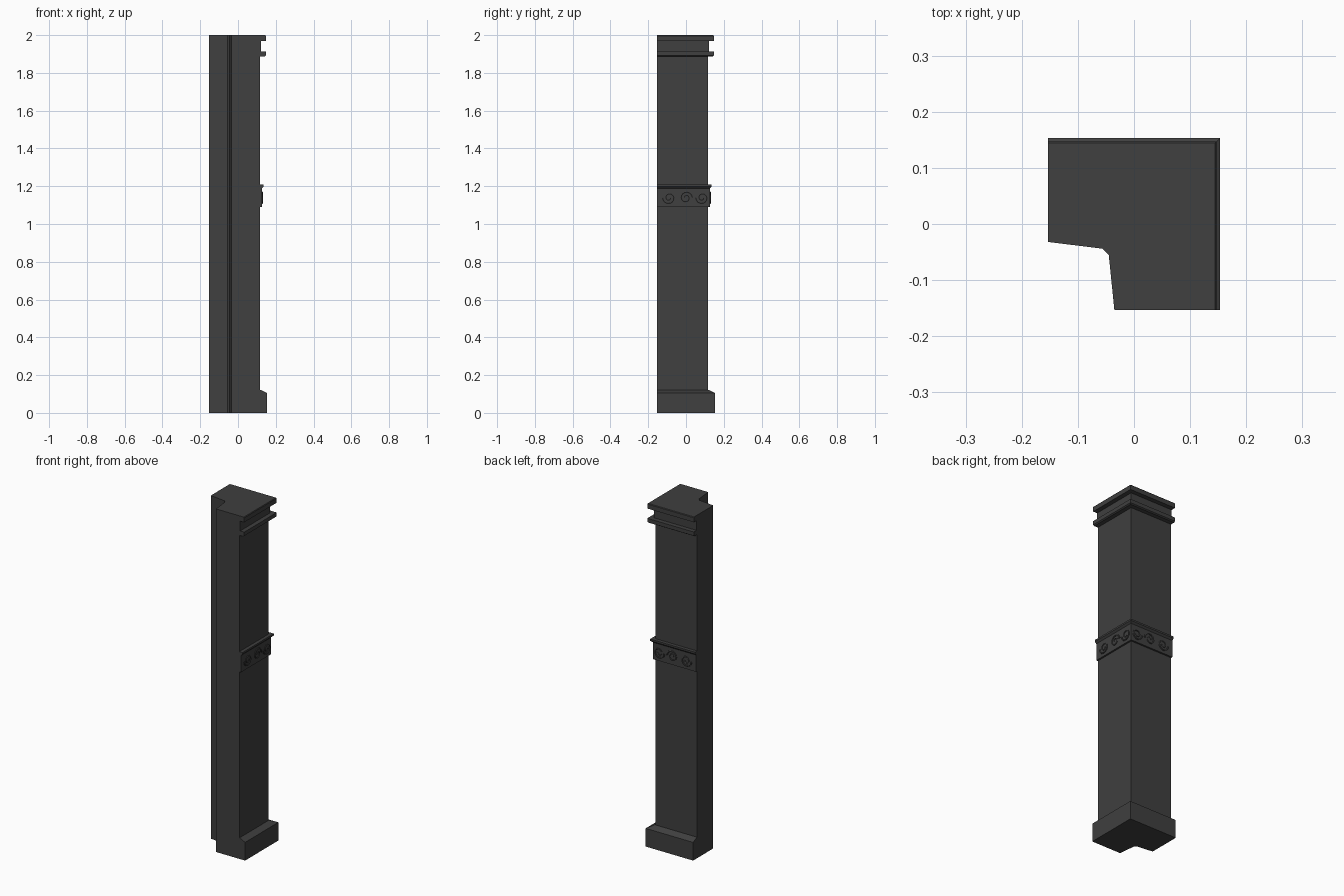
import bpy
import bmesh
import math

cube = bpy.data.objects.get("Cube")
if cube:
    bpy.data.objects.remove(cube, do_unlink=True)

stone = bpy.data.materials.new("dark grey stone")
stone.use_nodes = True
stone.diffuse_color = (0.05, 0.05, 0.05, 1)
stone.node_tree.nodes["Principled BSDF"].inputs["Base Color"].default_value = (0.05, 0.05, 0.05, 1)

END = -0.153    # flush cut faces at the front and left
FACE = 0.116    # shaft faces at the back and right


def loft(name, rings):
    """Join rings of points into a closed solid."""
    bm = bmesh.new()
    loops = [[bm.verts.new(p) for p in ring] for ring in rings]
    for a, b in zip(loops, loops[1:]):
        for i in range(len(a)):
            j = (i + 1) % len(a)
            bm.faces.new((a[i], a[j], b[j], b[i]))
    bm.faces.new(loops[0])
    bm.faces.new(loops[-1])
    bmesh.ops.recalc_face_normals(bm, faces=bm.faces)
    mesh = bpy.data.meshes.new(name)
    bm.to_mesh(mesh)
    bm.free()
    obj = bpy.data.objects.new(name, mesh)
    bpy.context.collection.objects.link(obj)
    mesh.materials.append(stone)
    return obj


def moulding(name, profile):
    """Sweep an (outward, z) profile along the back and right faces, mitred at the corner."""
    pts = [(FACE, profile[0][1])] + profile + [(FACE, profile[-1][1])]
    loft(name, [[(END, o, z) for o, z in pts],
                [(o, o, z) for o, z in pts],
                [(o, END, z) for o, z in pts]])


# L-shaped shaft with a slightly splayed inner notch
outline = [(END, -0.032), (-0.056, -0.044), (-0.045, -0.055), (-0.035, END),
           (FACE, END), (FACE, FACE), (END, FACE)]
loft("shaft", [[(x, y, z) for x, y in outline] for z in (0, 2)])

# Mouldings
moulding("base_plinth", [(0.153, 0), (0.153, 0.106), (0.12, 0.122)])
moulding("middle_band", [(0.126, 1.09), (0.126, 1.188)])
moulding("middle_band_lip", [(0.126, 1.188), (0.136, 1.198), (0.136, 1.208)])
moulding("neck_ring", [(0.14, 1.886), (0.147, 1.891), (0.147, 1.913)])
moulding("neck", [(0.121, 1.913), (0.121, 1.97)])
moulding("top_cap", [(0.147, 1.97), (0.147, 1.996), (0.144, 2)])


def scroll(name, centre, flip, back):
    """Carved spiral leaf lying on the band."""
    data = bpy.data.curves.new(name, "CURVE")
    data.dimensions = "3D"
    data.bevel_depth = 0.005
    data.bevel_resolution = 1
    spline = data.splines.new("POLY")
    count = 22
    spline.points.add(count - 1)
    for i, point in enumerate(spline.points):
        t = i / (count - 1)
        angle = t * 3 * math.pi
        radius = 0.034 - 0.026 * t
        along = centre + flip * radius * math.cos(angle)
        z = 1.139 + flip * radius * math.sin(angle)
        x, y = (along, 0.127) if back else (0.127, along)
        point.co = (x, y, z, 1)
        point.radius = 1 - 0.5 * t
    data.use_fill_caps = True
    obj = bpy.data.objects.new(name, data)
    bpy.context.collection.objects.link(obj)
    data.materials.append(stone)
    bpy.ops.object.select_all(action="DESELECT")
    obj.select_set(True)
    bpy.context.view_layer.objects.active = obj
    bpy.ops.object.convert(target="MESH")
    bpy.ops.object.shade_smooth_by_angle()


# Carved scrolls on both faces of the band
for back in (True, False):
    side = "back" if back else "right"
    for i, centre in enumerate((-0.09, 0.0, 0.085)):
        scroll(f"{side}_band_scroll_{i + 1}", centre, 1 if i % 2 else -1, back)
